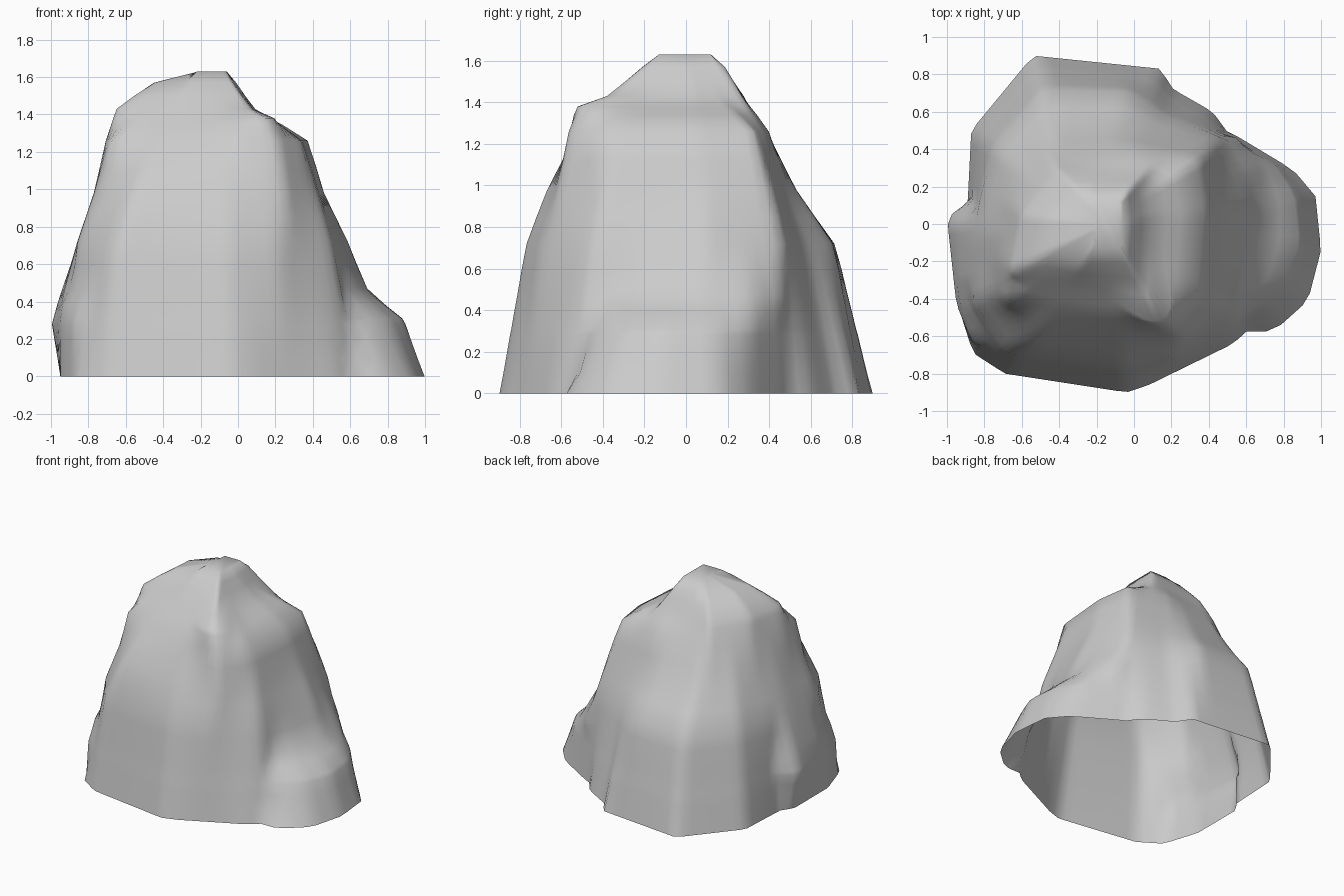
import bpy, bmesh, math
from mathutils import Vector

if "Cube" in bpy.data.objects:
    bpy.data.objects.remove(bpy.data.objects["Cube"])

AXIS = Vector((-0.15, 0.0))
STEPS = 96

# Main boulder: horizontal sections by height
body = {
    0.0: [(.64, .1), (.64, .3), (.42, .6), (.21, .72), (.14, .83), (-.54, .9), (-.87, .5), (-.89, .1),
          (-.95, 0), (-.95, -.41), (-.86, -.69), (-.69, -.8), (-.04, -.9), (.08, -.86), (.53, -.64), (.64, -.54)],
    .72: [(.59, .1), (.46, .47), (.18, .57), (-.03, .71), (-.48, .72), (-.75, .41), (-.83, .12),
          (-.86, -.1), (-.86, -.42), (-.67, -.7), (-.05, -.77), (.22, -.7), (.5, -.46)],
    .98: [(.46, .1), (.41, .41), (.1, .48), (-.1, .53), (-.45, .52), (-.66, .32), (-.77, -.05),
          (-.77, -.38), (-.56, -.64), (-.05, -.67), (.26, -.61), (.43, -.38)],
    1.26: [(.38, .05), (.34, .33), (0, .4), (-.45, .36), (-.64, .1), (-.71, -.2), (-.68, -.41),
           (-.2, -.5), (.2, -.57), (.34, -.4)],
    1.43: [(.09, .05), (.05, .27), (-.4, .28), (-.6, .05), (-.66, -.27), (-.27, -.33), (.07, -.38)],
    1.57: [(-.01, 0), (-.03, .19), (-.3, .18), (-.45, .02), (-.46, -.15), (-.27, -.21), (-.03, -.21)],
    1.63: [(-.06, -.13), (-.06, .12), (-.2, .12), (-.22, -.13)],
}
# Low lobe on the right
lobe = {
    0.0: [(0, 0), (.64, -.56), (.74, -.58), (.93, -.41), (1, -.14), (.97, .15), (.85, .29), (.55, .47)],
    .31: [(0, 0), (.57, -.45), (.66, -.45), (.8, -.33), (.89, -.12), (.86, .15), (.76, .31), (.53, .46)],
    .47: [(0, 0), (.55, -.4), (.64, -.2), (.69, .05), (.67, .32), (.53, .49)],
    .72: [(0, 0), (.5, -.35), (.59, .1), (.46, .47)],
}
# Small bulge on the left
bulge = {
    0.0: [(-.3, 0), (-.89, .09), (-.95, .02), (-.95, -.41), (-.86, -.69)],
    .28: [(-.3, 0), (-.89, .11), (-.96, .08), (-1, .02), (-.95, -.43), (-.85, -.67)],
    .45: [(-.3, 0), (-.88, .1), (-.95, 0), (-.93, -.43), (-.8, -.65)],
    .9: [(-.3, 0), (-.78, .05), (-.8, -.3)],
}


def reach(poly, ang):
    """Farthest distance from the axis to the outline along a ray."""
    d, best = Vector((math.cos(ang), math.sin(ang))), 0.0
    for i, p in enumerate(poly):
        a = Vector(p) - AXIS
        e = Vector(poly[(i + 1) % len(poly)]) - AXIS - a
        den = d.x * e.y - d.y * e.x
        if abs(den) < 1e-9:
            continue
        t = (a.x * e.y - a.y * e.x) / den
        s = (a.x * d.y - a.y * d.x) / den
        if t > 0 and -1e-6 <= s <= 1 + 1e-6:
            best = max(best, t)
    return best


def radius(part, z, ang):
    zs = sorted(part)
    for lo, hi in zip(zs, zs[1:]):
        if lo <= z <= hi:
            f = (z - lo) / (hi - lo)
            return reach(part[lo], ang) * (1 - f) + reach(part[hi], ang) * f
    return 0.0


# Loft the combined outline upward; the underside stays open
bm = bmesh.new()
rows = []
for z in (0, .1, .2, .28, .31, .39, .47, .6, .72, .85, .98, 1.12, 1.26, 1.34, 1.38, 1.43, 1.5, 1.57, 1.63):
    row = []
    for i in range(STEPS):
        a = math.tau * i / STEPS
        r = max(radius(p, z, a) for p in (body, lobe, bulge))
        # front right shoulder keeps jutting out up to its ledge
        if 1.26 < z <= 1.38:
            jut = math.exp(-((a - math.radians(301)) / .25) ** 2)
            r += jut * max(0, .62 - r) * .9
        row.append(bm.verts.new((AXIS.x + r * math.cos(a), AXIS.y + r * math.sin(a), z)))
    rows.append(row)
for low, up in zip(rows, rows[1:]):
    for i in range(STEPS):
        j = (i + 1) % STEPS
        bm.faces.new((low[i], low[j], up[j], up[i]))
bm.faces.new(rows[-1])

# Soften the interior a little, as worn stone
inner = [v for row in rows[1:-1] for v in row]
bmesh.ops.smooth_vert(bm, verts=inner, factor=0.25, use_axis_x=True, use_axis_y=True, use_axis_z=False)

mesh = bpy.data.meshes.new("boulder")
bm.to_mesh(mesh)
bm.free()
rock = bpy.data.objects.new("boulder", mesh)
bpy.context.collection.objects.link(rock)
bpy.context.view_layer.objects.active = rock
rock.select_set(True)
bpy.ops.object.shade_smooth_by_angle(angle=math.radians(60))
